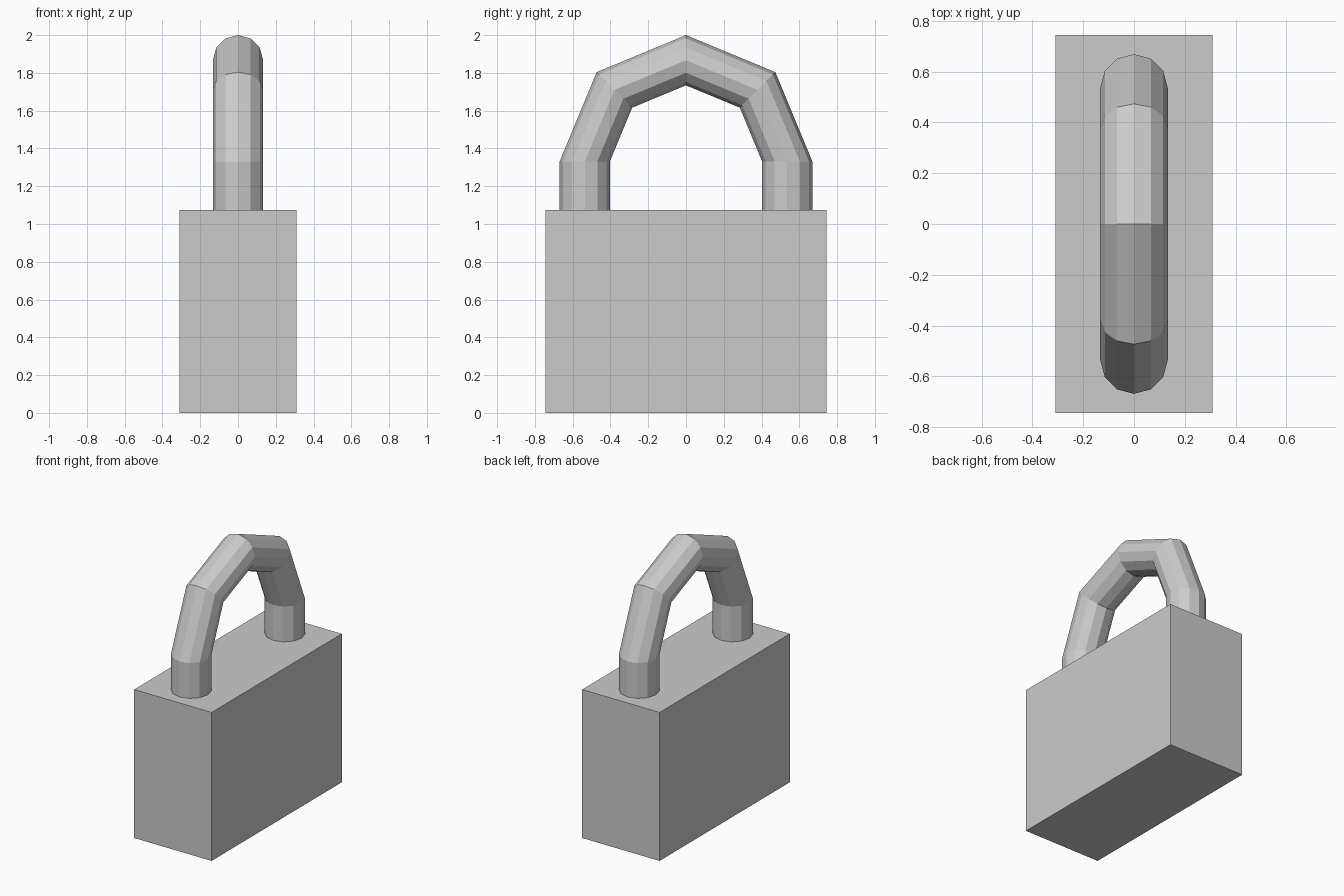
import bpy, bmesh
from math import cos, sin, pi
from mathutils import Vector

if "Cube" in bpy.data.objects:
    bpy.data.objects.remove(bpy.data.objects["Cube"])

BODY_TOP = 1.075
ARCH_Z = 1.331      # height of the arch centre
MAJOR, MINOR = 0.536, 0.133
SIDES, STEPS = 12, 4


def add_object(name, bm):
    bmesh.ops.recalc_face_normals(bm, faces=bm.faces)
    mesh = bpy.data.meshes.new(name)
    bm.to_mesh(mesh)
    bm.free()
    obj = bpy.data.objects.new(name, mesh)
    bpy.context.collection.objects.link(obj)
    return obj


# Lock body: plain block
bm = bmesh.new()
bmesh.ops.create_cube(bm, size=1)
bmesh.ops.scale(bm, vec=(0.62, 1.49, BODY_TOP), verts=bm.verts)
bmesh.ops.translate(bm, vec=(0, 0, BODY_TOP / 2), verts=bm.verts)
add_object("lock_body", bm)

# Shackle: 12-sided tube, straight legs joined by a four-segment half ring
bm = bmesh.new()
foot = BODY_TOP - 0.01
stations = [(0, foot)]
stations += [(pi * i / STEPS, ARCH_Z) for i in range(STEPS + 1)]
stations += [(pi, foot)]

rings = []
for angle, z in stations:
    outward = Vector((0, cos(angle), sin(angle)))
    ring = []
    for k in range(SIDES):
        t = 2 * pi * k / SIDES
        pos = Vector((MINOR * sin(t), 0, z)) + outward * (MAJOR + MINOR * cos(t))
        ring.append(bm.verts.new(pos))
    rings.append(ring)

for a, b in zip(rings, rings[1:]):
    for k in range(SIDES):
        n = (k + 1) % SIDES
        bm.faces.new((a[k], a[n], b[n], b[k]))
bm.faces.new(rings[0])
bm.faces.new(rings[-1])
add_object("shackle", bm)
